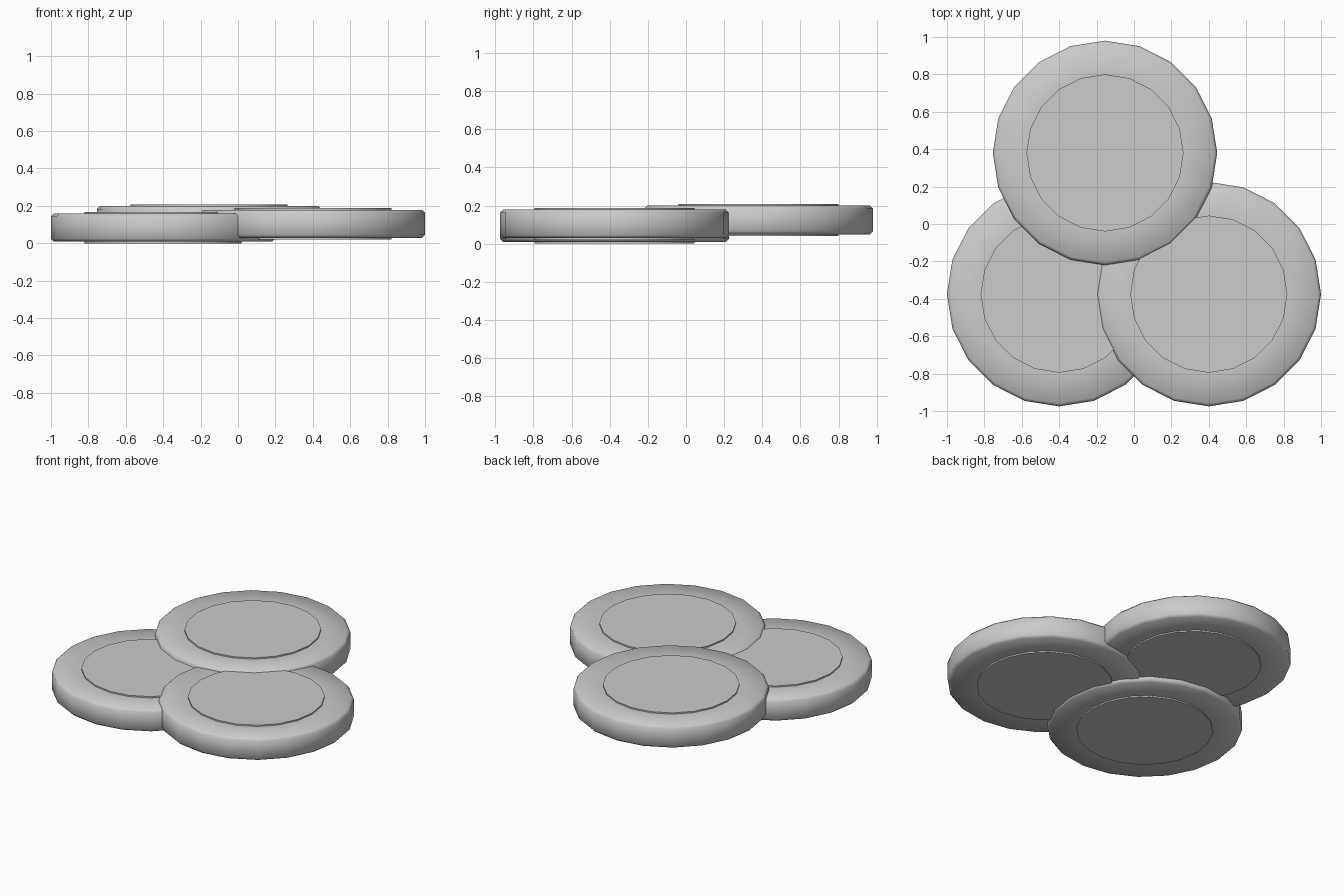
import bpy, bmesh, math

cube = bpy.data.objects.get("Cube")
if cube:
    bpy.data.objects.remove(cube, do_unlink=True)

SIDES = 20
RADIUS, CAP_RADIUS = 0.6, 0.42
HEIGHT, LIP, CHAMFER = 0.168, 0.009, 0.016

grey = bpy.data.materials.new("plain_grey")
grey.use_nodes = True
colour = (0.6, 0.6, 0.6, 1)
grey.diffuse_color = colour
grey.node_tree.nodes["Principled BSDF"].inputs["Base Color"].default_value = colour


def disc(name, x, y, z):
    """Chamfered disc with a slightly raised cap on both faces."""
    lower = [(0, 0), (CAP_RADIUS, 0), (CAP_RADIUS, LIP),
             (RADIUS - CHAMFER, LIP), (RADIUS, LIP + CHAMFER)]
    profile = lower + [(r, HEIGHT - h) for r, h in reversed(lower)]
    bm = bmesh.new()
    points = [bm.verts.new((r, 0, h)) for r, h in profile]
    edges = [bm.edges.new(pair) for pair in zip(points, points[1:])]
    bmesh.ops.spin(bm, geom=points + edges, cent=(0, 0, 0), axis=(0, 0, 1),
                   angle=math.tau, steps=SIDES)
    bmesh.ops.remove_doubles(bm, verts=bm.verts, dist=0.0005)
    bmesh.ops.recalc_face_normals(bm, faces=bm.faces)
    mesh = bpy.data.meshes.new(name)
    bm.to_mesh(mesh)
    bm.free()
    mesh.materials.append(grey)
    obj = bpy.data.objects.new(name, mesh)
    obj.location = (x, y, z)
    bpy.context.collection.objects.link(obj)
    bpy.ops.object.select_all(action='DESELECT')
    obj.select_set(True)
    bpy.context.view_layer.objects.active = obj
    bpy.ops.object.shade_smooth_by_angle(angle=math.radians(60))


# Three overlapping discs, each a little higher than the last
disc("lower_disc", -0.4, -0.375, 0)
disc("middle_disc", 0.4, -0.375, 0.02)
disc("upper_disc", -0.155, 0.38, 0.04)
